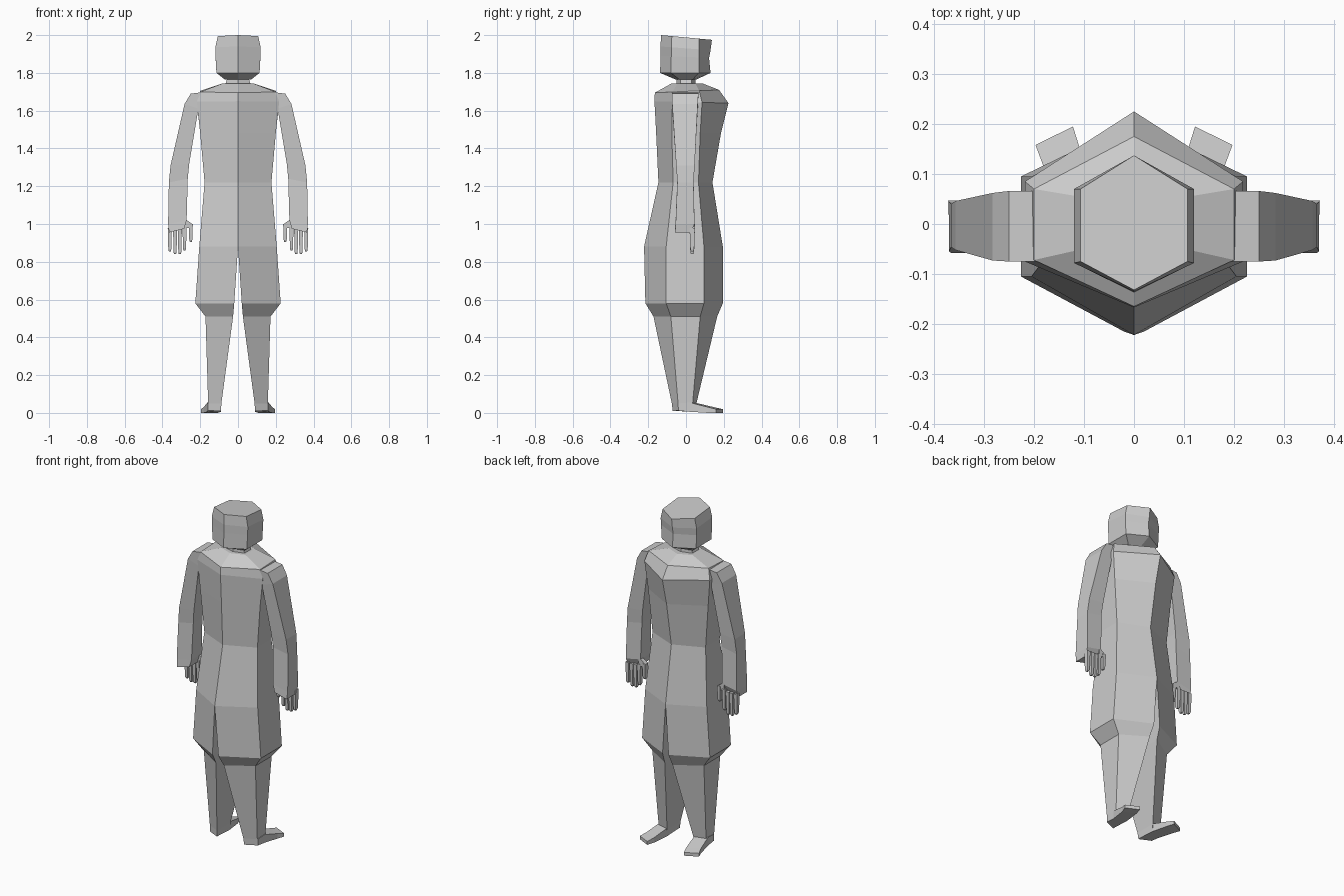
import bpy, bmesh


def loft(name, rings):
    """Skin four-sided rings on the +x side, open on the centre plane, and mirror."""
    bm = bmesh.new()
    vs = [[bm.verts.new(p) for p in r] for r in rings]
    for a, b in zip(vs, vs[1:]):
        for i in range(4):
            j = (i + 1) % 4
            f = [a[i], a[j], b[j], b[i]]
            if max(abs(v.co.x) for v in f) > 1e-5:
                bm.faces.new(f)
    bm.faces.new(vs[0])
    bm.faces.new(vs[-1])
    bmesh.ops.recalc_face_normals(bm, faces=bm.faces)
    me = bpy.data.meshes.new(name)
    bm.to_mesh(me)
    bm.free()
    ob = bpy.data.objects.new(name, me)
    bpy.context.collection.objects.link(ob)
    m = ob.modifiers.new("mirror", 'MIRROR')
    m.use_clip = True
    return ob


def half_hex(zf, zb, xin, xout, yf, sf, sb, yb):
    """Half hexagon; height runs from zf at the -y corner to zb at the +y corner."""
    def z(y):
        return zf + (zb - zf) * (y - yf) / (yb - yf)
    return [(xin, yf, zf), (xout, sf, z(sf)), (xout, sb, z(sb)), (xin, yb, zb)]


def limb(xin, zin, xout, zout, yf, yb):
    return [(xin, yf, zin), (xout, yf, zout), (xout, yb, zout), (xin, yb, zin)]


# Torso and trouser legs, ankle up to collar
loft("body", [half_hex(*r) for r in [
    (.01, .02, .09, .16, -.07, -.04, .03, .05),
    (.05, .05, .088, .158, -.075, -.042, .035, .055),
    (.51, .51, .026, .172, -.172, -.08, .075, .165),
    (.58, .58, .02, .226, -.215, -.105, .095, .195),
    (.88, .88, 0, .205, -.222, -.105, .095, .195),
    (1.22, 1.22, 0, .177, -.146, -.068, .066, .14),
    (1.48, 1.48, 0, .2, -.158, -.075, .075, .185),
    (1.65, 1.64, 0, .218, -.167, -.075, .085, .225),
    (1.695, 1.71, 0, .2, -.165, -.072, .07, .175),
    (1.745, 1.745, 0, .08, -.075, -.045, .05, .085)]])

# Neck and head
loft("neck", [half_hex(*r) for r in [
    (1.73, 1.73, 0, .07, -.05, -.03, .03, .05),
    (1.79, 1.79, 0, .05, -.05, -.03, .03, .05)]])
loft("head", [half_hex(*r) for r in [
    (1.765, 1.765, 0, .07, -.055, -.035, .035, .055),
    (1.80, 1.80, 0, .114, -.137, -.08, .068, .13),
    (1.89, 1.88, 0, .119, -.135, -.078, .068, .122),
    (1.94, 1.92, 0, .12, -.135, -.078, .07, .13),
    (2.0, 1.975, 0, .107, -.132, -.075, .07, .137)]])

# Arms with palms
loft("arm", [limb(*r) for r in [
    (.17, 1.70, .25, 1.69, -.075, .066),
    (.21, 1.61, .283, 1.635, -.073, .062),
    (.258, 1.32, .357, 1.31, -.052, .046),
    (.266, 1.24, .366, 1.22, -.046, .04),
    (.272, 1.02, .37, 1.0, -.055, .045),
    (.285, .975, .365, .955, -.058, .025)]])

# Fingers and thumb
for name, x, top, mid, tip in [
        ("index_finger", .283, .99, .91, .86),
        ("middle_finger", .308, .98, .90, .84),
        ("ring_finger", .333, .98, .90, .84),
        ("little_finger", .361, .98, .91, .855),
        ("thumb", .25, 1.0, .95, .905)]:
    loft(name, [limb(x - w, z, x + w, z, .033 - d, .033 + d)
                for z, w, d in [(top, .011, .014), (mid, .009, .012),
                                (tip + .01, .008, .01), (tip, .005, .006)]])
loft("thumb_base", [limb(.242, 1.0, .285, 1.03, .02, .045),
                    limb(.242, .98, .285, .98, .02, .045)])

# Feet, heel to turned-out toe
loft("foot", [
    [(.09, -.07, .012), (.16, -.04, .012), (.16, -.04, .05), (.09, -.07, .05)],
    [(.09, .045, .006), (.162, .02, .006), (.162, .02, .055), (.09, .045, .055)],
    [(.108, .15, 0), (.182, .118, 0), (.182, .118, .03), (.108, .15, .03)],
    [(.122, .195, 0), (.197, .158, 0), (.197, .158, .02), (.122, .195, .02)]])
